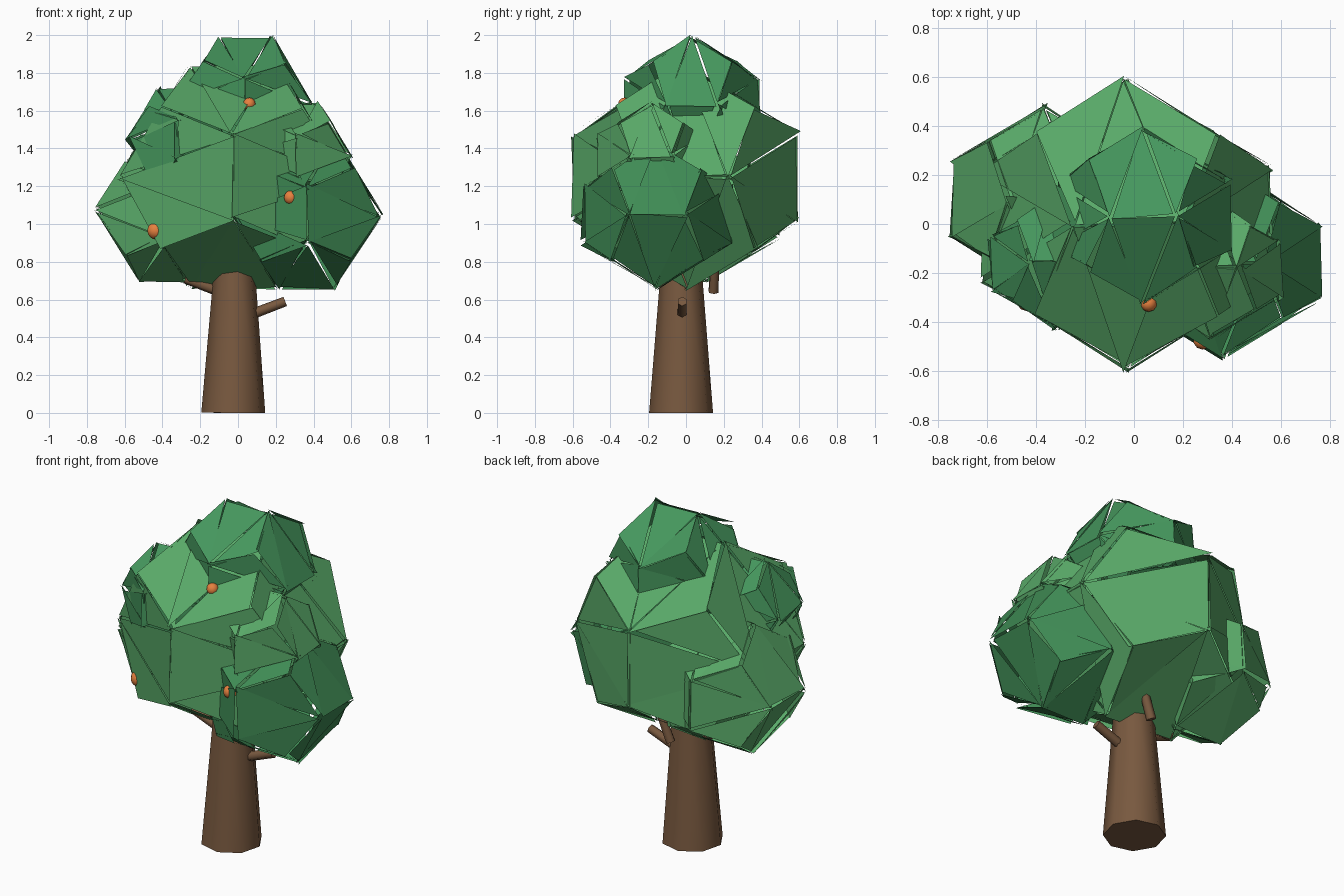
import bpy, bmesh, random
from math import sqrt, radians
from mathutils import Vector

if "Cube" in bpy.data.objects:
    bpy.data.objects.remove(bpy.data.objects["Cube"])

random.seed(11)


def material(name, rgb):
    m = bpy.data.materials.new(name)
    m.diffuse_color = (*rgb, 1)
    m.use_nodes = True
    m.node_tree.nodes["Principled BSDF"].inputs["Base Color"].default_value = m.diffuse_color
    return m


BARK = material("bark", (0.19, 0.10, 0.05))
FRUIT = material("fruit", (0.8, 0.22, 0.05))
LEAF_DARK = material("leaf_dark", (0.05, 0.26, 0.09))
LEAF_MID = material("leaf_mid", (0.06, 0.31, 0.11))
LEAF_LIGHT = material("leaf_light", (0.10, 0.40, 0.14))


def finish(ob, name, mat, smooth=False):
    ob.name = name
    ob.data.materials.append(mat)
    if smooth:
        bpy.ops.object.shade_smooth_by_angle(angle=radians(60))


def limb(name, a, b, r1, r2, sides):
    a, b = Vector(a), Vector(b)
    d = b - a
    bpy.ops.mesh.primitive_cone_add(vertices=sides, radius1=r1, radius2=r2,
                                    depth=d.length, location=(a + b) / 2,
                                    rotation=d.to_track_quat('Z', 'Y').to_euler())
    finish(bpy.context.object, name, BARK, True)


def dodecahedron_points():
    p = (1 + sqrt(5)) / 2
    pts = [(x, y, z) for x in (-1, 1) for y in (-1, 1) for z in (-1, 1)]
    for s in (-1, 1):
        for t in (-1, 1):
            pts += [(0, s * p, t / p), (s / p, 0, t * p), (s * p, t / p, 0)]
    return [Vector(q) / sqrt(3) for q in pts]


def leaf_clump(name, centre, radius, mat, jitter=0.017):
    """Dodecahedron whose triangles are loose and slightly shaken apart."""
    hull = bmesh.new()
    for q in dodecahedron_points():
        hull.verts.new(q * radius)
    bmesh.ops.convex_hull(hull, input=hull.verts[:])
    bmesh.ops.triangulate(hull, faces=hull.faces[:])
    loose = bmesh.new()
    for f in hull.faces:
        loose.faces.new([loose.verts.new(
            v.co * 0.99 + Vector([random.uniform(-jitter, jitter) for _ in range(3)]))
            for v in f.verts])
    mesh = bpy.data.meshes.new(name)
    loose.to_mesh(mesh)
    hull.free()
    loose.free()
    ob = bpy.data.objects.new(name, mesh)
    ob.location = centre
    bpy.context.collection.objects.link(ob)
    finish(ob, name, mat)


# trunk and branch stubs
limb("trunk", (-0.025, -0.026, 0), (-0.018, -0.025, 0.82), 0.171, 0.105, 8)
limb("branch_right", (0.04, -0.02, 0.51), (0.25, -0.02, 0.59), 0.028, 0.026, 6)
limb("branch_left", (-0.06, -0.02, 0.63), (-0.28, -0.02, 0.71), 0.03, 0.025, 6)
limb("branch_back", (0.0, 0.145, 0.64), (0.07, 0.155, 0.82), 0.028, 0.025, 6)

# foliage clumps
leaf_clump("crown_main", (-0.03, 0, 1.25), 0.64, LEAF_LIGHT)
leaf_clump("crown_top", (0.035, 0.035, 1.635), 0.38, LEAF_MID)
leaf_clump("crown_right", (0.365, -0.155, 1.05), 0.42, LEAF_DARK)
leaf_clump("crown_left", (-0.365, 0.1, 1.08), 0.41, LEAF_LIGHT)
leaf_clump("crown_upper_right", (0.32, -0.18, 1.36), 0.3, LEAF_LIGHT)
leaf_clump("crown_upper_left", (-0.32, -0.16, 1.45), 0.285, LEAF_MID)

# fruit
for i, (loc, r) in enumerate([((-0.435, -0.31, 0.965), 0.047),
                              ((0.28, -0.475, 1.14), 0.038),
                              ((0.06, -0.325, 1.635), 0.034)]):
    bpy.ops.mesh.primitive_uv_sphere_add(segments=10, ring_count=8, radius=r, location=loc)
    finish(bpy.context.object, f"fruit_{i + 1}", FRUIT, True)
